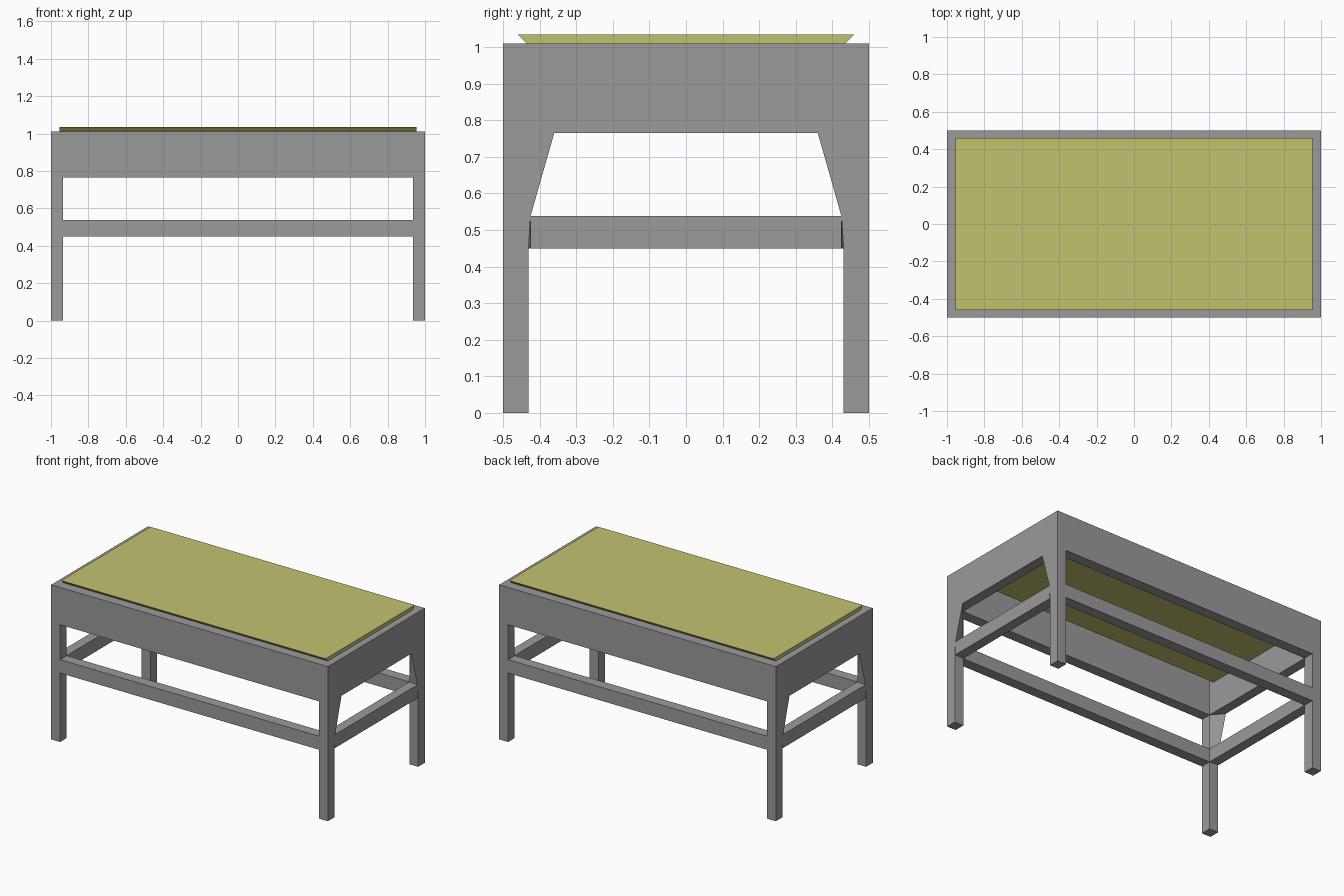
import bpy, bmesh

if "Cube" in bpy.data.objects:
    bpy.data.objects.remove(bpy.data.objects["Cube"])


def material(name, rgb):
    m = bpy.data.materials.new(name)
    m.diffuse_color = (*rgb, 1.0)
    m.use_nodes = True
    m.node_tree.nodes["Principled BSDF"].inputs["Base Color"].default_value = m.diffuse_color
    return m


GREY = material("grey_frame", (0.325, 0.325, 0.325))
OLIVE = material("olive_top", (0.54, 0.54, 0.16))


def loft(name, a, b, mat):
    """Join two matching 3D outlines into a closed solid."""
    bm = bmesh.new()
    va = [bm.verts.new(p) for p in a]
    vb = [bm.verts.new(p) for p in b]
    n = len(a)
    bm.faces.new(va)
    bm.faces.new(vb[::-1])
    for i in range(n):
        j = (i + 1) % n
        bm.faces.new((va[i], vb[i], vb[j], va[j]))
    bmesh.ops.recalc_face_normals(bm, faces=bm.faces)
    me = bpy.data.meshes.new(name)
    bm.to_mesh(me)
    bm.free()
    me.materials.append(mat)
    ob = bpy.data.objects.new(name, me)
    bpy.context.collection.objects.link(ob)
    return ob


def prism(name, profile, x0, x1, mat, profile1=None):
    """Sweep a (y, z) profile along x, optionally changing to profile1."""
    return loft(name, [(x0, y, z) for y, z in profile],
                [(x1, y, z) for y, z in (profile1 or profile)], mat)


def rect(y0, y1, z0, z1):
    return [(y0, z0), (y1, z0), (y1, z1), (y0, z1)]


X, Y, TOP = 1.0, 0.5, 1.01          # outer half sizes and frame height
XI, YI, YB = 0.936, 0.431, 0.36     # inner leg faces, brace end on outer face
APRON, S0, S1 = 0.766, 0.45, 0.538  # apron underside, stretcher heights

# legs: straight inside, flaring to a slanted brace on the outer end face
inner = [(Y, 0), (YI, 0), (YI, S0), (YI, S1), (YI, APRON), (YI, TOP), (Y, TOP)]
outer = [(Y, 0), (YI, 0), (YI, S0), (0.425, S1), (YB, APRON), (YB, TOP), (Y, TOP)]
for sx, xn in ((-1, "left"), (1, "right")):
    for sy, yn in ((-1, "front"), (1, "back")):
        prism(f"{yn}_{xn}_leg", [(sy * y, z) for y, z in inner], sx * XI, sx * X, GREY,
              [(sy * y, z) for y, z in outer])
    # end apron and end stretcher
    prism(f"{xn}_apron", rect(-YI, YI, APRON, TOP), sx * XI, sx * X, GREY,
          rect(-YB, YB, APRON, TOP))
    prism(f"{xn}_stretcher", rect(-YI, YI, S0, S1), sx * XI, sx * X, GREY,
          rect(-0.425, 0.425, S0, S1))

# long aprons and long stretchers
for sy, yn in ((-1, "front"), (1, "back")):
    prism(f"{yn}_apron", rect(sy * YI, sy * Y, APRON, TOP), -XI, XI, GREY)
    prism(f"{yn}_stretcher", rect(sy * YI, sy * Y, S0, S1), -XI, XI, GREY)

# top panel with undercut long edges, sunk into the frame
prism("top_panel", [(-0.396, 0.97), (0.396, 0.97), (0.46, 1.034), (-0.46, 1.034)],
      -0.955, 0.955, OLIVE)
